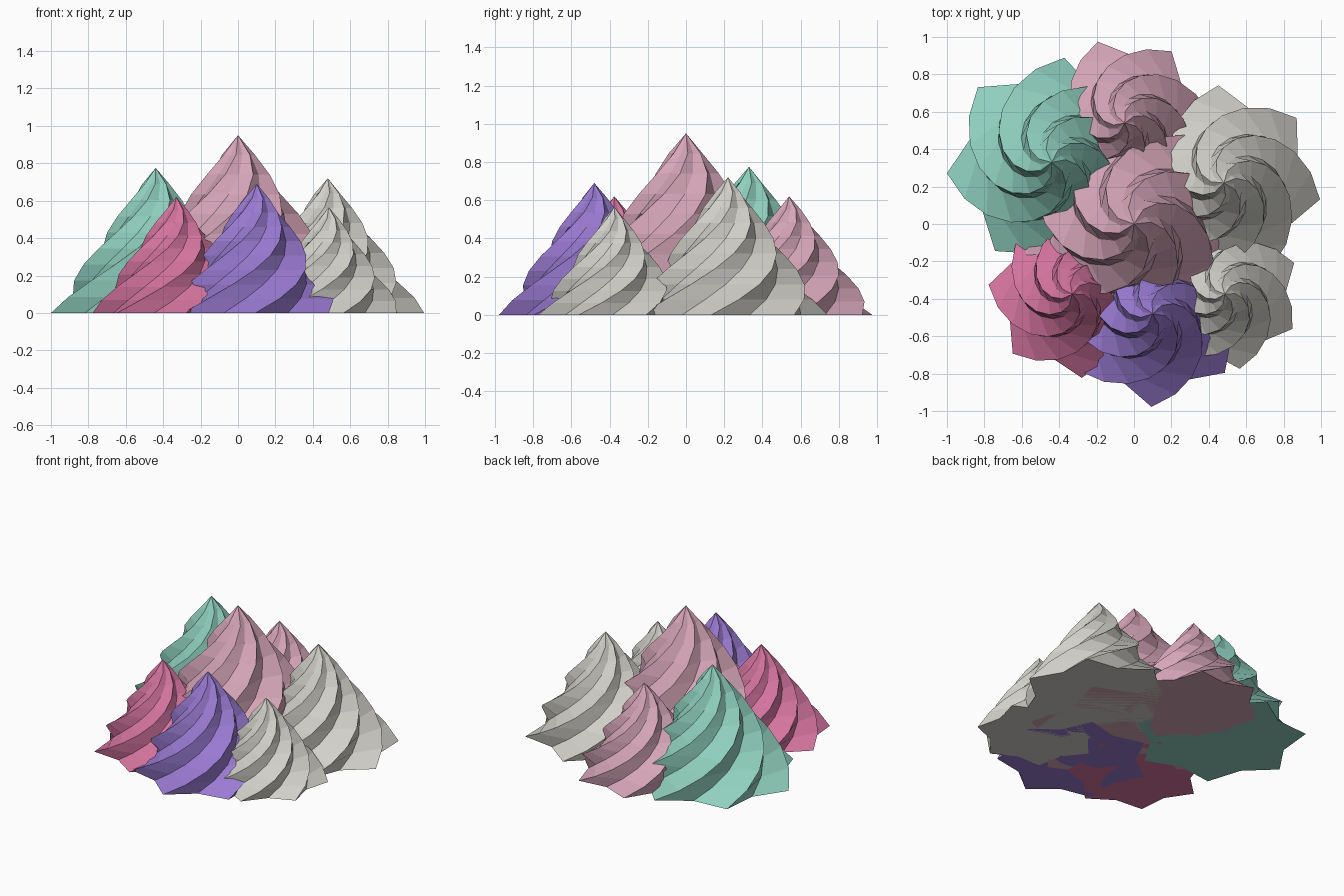
import bpy, bmesh, math

if "Cube" in bpy.data.objects:
    bpy.data.objects.remove(bpy.data.objects["Cube"])

POINTS = 7                   # ridges per swirl
LEVELS = 9                   # rings from base to tip
TWIST = math.radians(150)    # counter-clockwise turn from base to tip
VALLEY = 0.79                # groove radius relative to ridge radius


def srgb(*c):
    return [((v / 255 + 0.055) / 1.055) ** 2.4 for v in c] + [1.0]


def material(name, rgb):
    m = bpy.data.materials.new(name)
    m.diffuse_color = srgb(*rgb)
    m.use_nodes = True
    m.node_tree.nodes["Principled BSDF"].inputs["Base Color"].default_value = m.diffuse_color
    return m


pink = material("pale pink", (214, 166, 184))
teal = material("mint green", (144, 208, 190))
cream = material("warm white", (210, 208, 202))
violet = material("violet", (154, 122, 210))
rose = material("rose", (214, 117, 160))


def swirl(name, x, y, radius, height, phase, mat):
    """Piped swirl: a star outline that shrinks and turns towards a point."""
    bm = bmesh.new()
    n = POINTS * 2
    rings = []
    for i in range(LEVELS):
        t = i / LEVELS
        r = radius * (1 - t) ** 0.92
        ring = []
        for k in range(n):
            a = math.radians(phase) + TWIST * t + math.pi * k / POINTS
            rr = r * (VALLEY if k % 2 else 1)
            ring.append(bm.verts.new((rr * math.cos(a), rr * math.sin(a), height * t)))
        rings.append(ring)
    tip = bm.verts.new((0, 0, height))
    bm.faces.new(rings[0][::-1])                     # flat underside
    for lo, hi in zip(rings, rings[1:]):             # twisted walls
        for k in range(n):
            j = (k + 1) % n
            bm.faces.new((lo[k], lo[j], hi[j], hi[k]))
    for k in range(n):                               # pointed tip
        bm.faces.new((rings[-1][k], rings[-1][(k + 1) % n], tip))
    me = bpy.data.meshes.new(name)
    bm.to_mesh(me)
    bm.free()
    me.materials.append(mat)
    ob = bpy.data.objects.new(name, me)
    ob.location = (x, y, 0)
    bpy.context.collection.objects.link(ob)


# One tall swirl in the middle, six smaller ones around it
swirl("centre_swirl", 0.0, 0.0, 0.69, 0.95, 27, pink)
swirl("right_swirl", 0.48, 0.22, 0.522, 0.72, 41.7, cream)
swirl("back_swirl", -0.05, 0.54, 0.458, 0.62, 5.4, pink)
swirl("back_left_swirl", -0.44, 0.33, 0.563, 0.775, 31.7, teal)
swirl("front_left_swirl", -0.33, -0.375, 0.45, 0.62, 19.3, rose)
swirl("front_swirl", 0.10, -0.48, 0.498, 0.69, 12.1, violet)
swirl("front_right_swirl", 0.485, -0.375, 0.407, 0.565, 24.2, cream)
